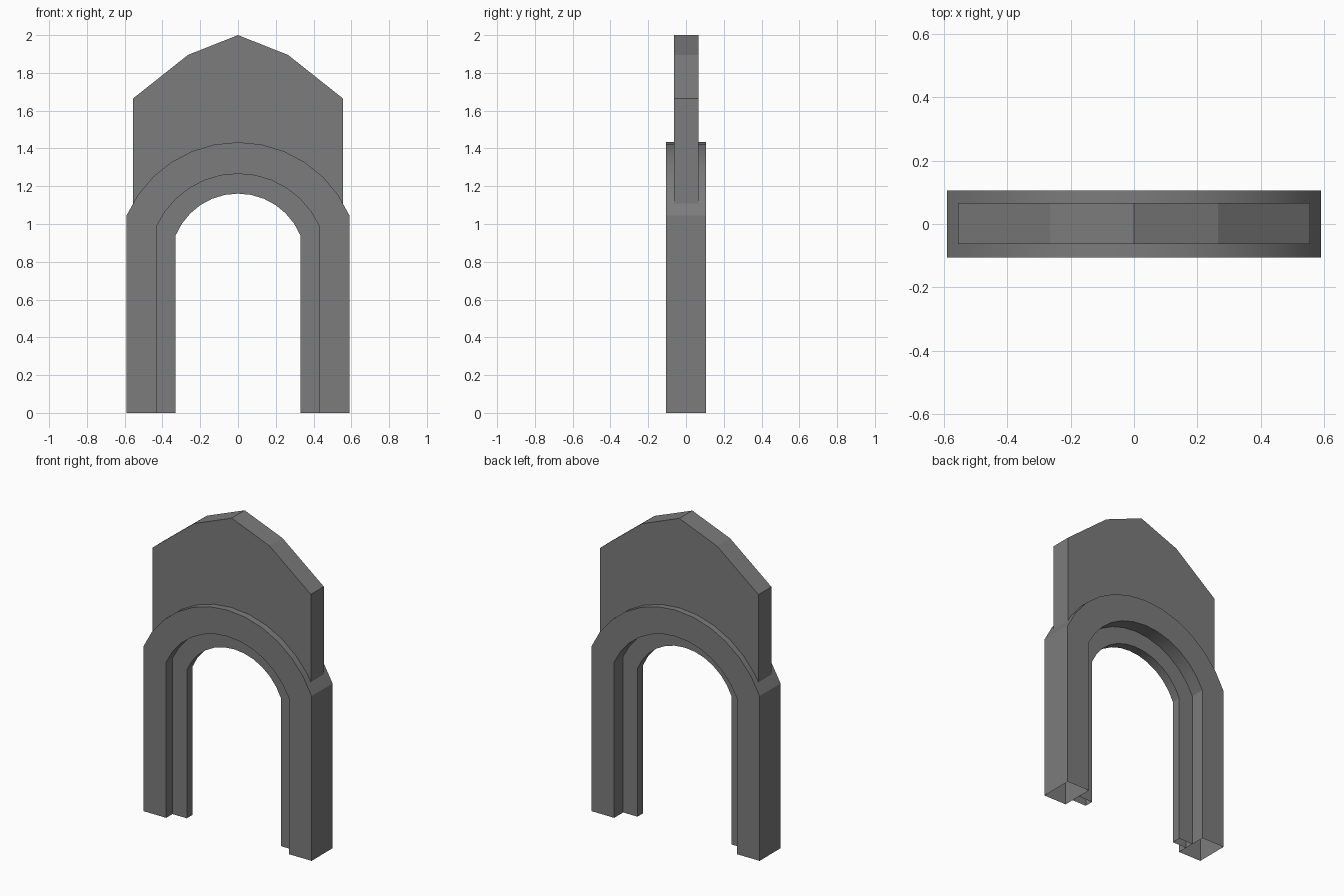
import bpy, bmesh, math

if "Cube" in bpy.data.objects:
    bpy.data.objects.remove(bpy.data.objects["Cube"])

stone = bpy.data.materials.new("dark grey stone")
stone.diffuse_color = (0.2, 0.2, 0.2, 1)
stone.use_nodes = True
stone.node_tree.nodes["Principled BSDF"].inputs["Base Color"].default_value = stone.diffuse_color


def arc(x, spring, apex, n=12):
    """Points of a circle arc from the right spring, over the apex, to the left."""
    h = apex - spring
    r = (x * x + h * h) / (2 * h)
    c = apex - r
    a0 = math.atan2(spring - c, x)
    step = (math.pi - 2 * a0) / n
    return [(r * math.cos(a0 + i * step), c + r * math.sin(a0 + i * step))
            for i in range(n + 1)]


def leg_path(x, spring, apex):
    return [(x, 0)] + arc(x, spring, apex) + [(-x, 0)]


def finish(name, bm):
    bmesh.ops.recalc_face_normals(bm, faces=bm.faces)
    me = bpy.data.meshes.new(name)
    bm.to_mesh(me)
    bm.free()
    me.materials.append(stone)
    ob = bpy.data.objects.new(name, me)
    bpy.context.collection.objects.link(ob)
    bpy.ops.object.select_all(action='DESELECT')
    ob.select_set(True)
    bpy.context.view_layer.objects.active = ob
    bpy.ops.object.shade_smooth_by_angle(angle=math.radians(20))
    return ob


def arch(name, outer, inner, y0, y1):
    """Rectangular section swept between two paths, open at the feet."""
    bm = bmesh.new()
    rows = [[bm.verts.new((x, y, z)) for x, z in path]
            for path, y in ((outer, y0), (outer, y1), (inner, y1), (inner, y0))]
    for k in range(4):
        a, b = rows[k], rows[(k + 1) % 4]
        for i in range(len(a) - 1):
            bm.faces.new((a[i], a[i + 1], b[i + 1], b[i]))
    return finish(name, bm)


outer = leg_path(0.59, 1.045, 1.433)
middle = leg_path(0.43, 0.99, 1.266)
inner = leg_path(0.33, 0.94, 1.161)

# Thick outer surround and thin recessed inner frame
arch("outer_arch", outer, middle, -0.105, 0.105)
arch("inner_frame", middle, inner, -0.042, 0.015)

# Gable panel above the arch, its lower edge tucked into the surround
top = [(0.555, 1.665), (0.265, 1.895), (0, 2.0), (-0.265, 1.895), (-0.555, 1.665)]
low = [(-0.555, 1.105)] + [(x, z - 0.03) for x, z in reversed(outer[3:-3])] + [(0.555, 1.105)]
ring = top + low
bm = bmesh.new()
front = [bm.verts.new((x, -0.063, z)) for x, z in ring]
back = [bm.verts.new((x, 0.067, z)) for x, z in ring]
bm.faces.new(front)
bm.faces.new(back)
for i in range(len(ring)):
    # sides and roof only; the underside is hidden in the arch
    if i < len(top) or i == len(ring) - 1:
        j = (i + 1) % len(ring)
        bm.faces.new((front[i], front[j], back[j], back[i]))
panel = finish("gable_panel", bm)
for p in panel.data.polygons:
    p.use_smooth = False
